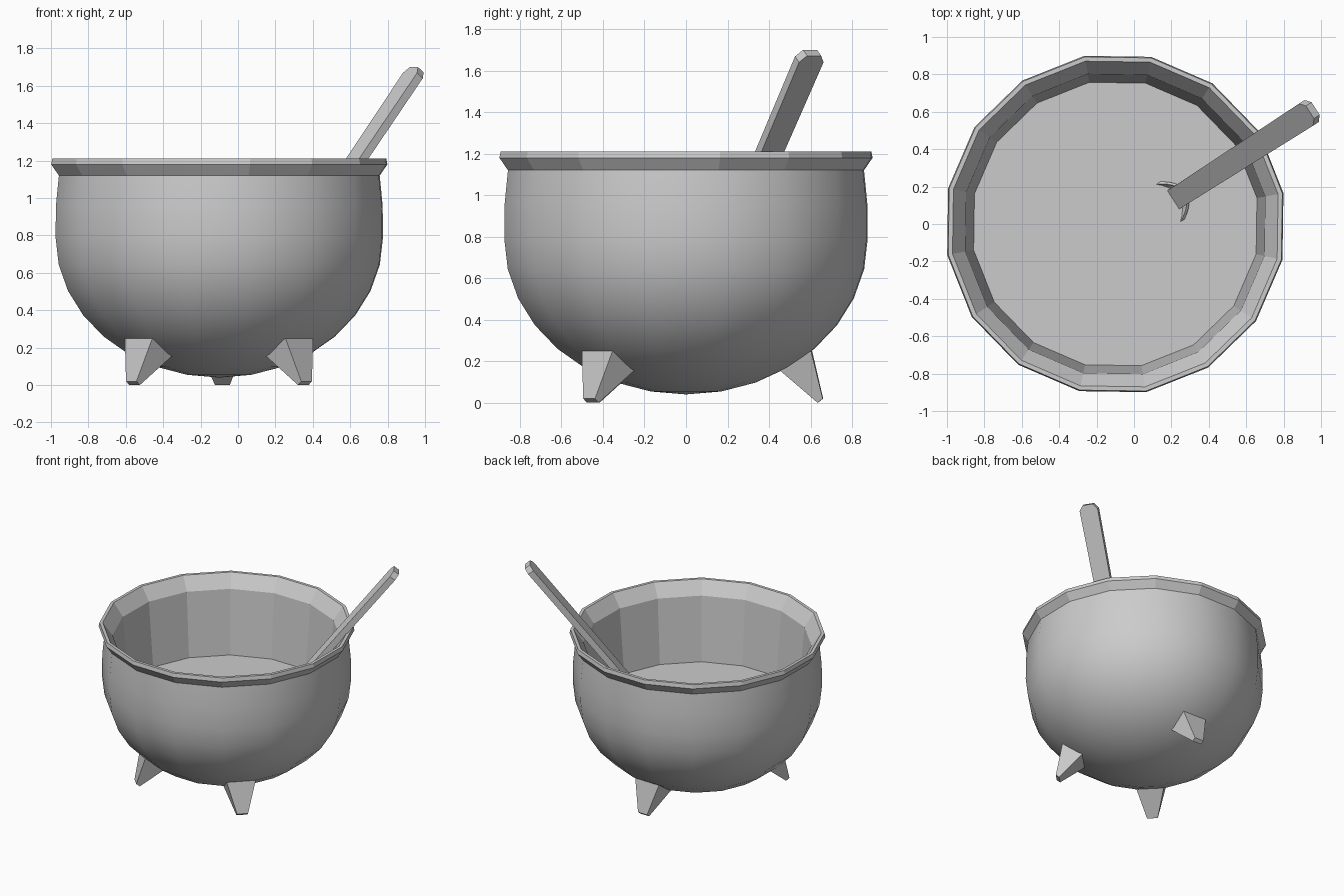
import bpy, bmesh, math
from mathutils import Vector

if "Cube" in bpy.data.objects:
    bpy.data.objects.remove(bpy.data.objects["Cube"])

CX = -0.1                     # pot axis
SIDES = 16
TURN = math.radians(10.4)     # rotation of the polygon corners


def finish(name, bm, smooth=False):
    bmesh.ops.recalc_face_normals(bm, faces=bm.faces)
    mesh = bpy.data.meshes.new(name)
    bm.to_mesh(mesh)
    bm.free()
    for p in mesh.polygons:
        p.use_smooth = smooth
    ob = bpy.data.objects.new(name, mesh)
    bpy.context.collection.objects.link(ob)
    return ob


def lathe(name, profile, smooth=False):
    bm = bmesh.new()
    rings = []
    for r, z in profile:
        if r < 1e-4:
            rings.append([bm.verts.new((CX, 0, z))] * SIDES)
        else:
            rings.append([bm.verts.new((CX + r * math.cos(TURN + math.tau * i / SIDES),
                                        r * math.sin(TURN + math.tau * i / SIDES), z))
                          for i in range(SIDES)])
    for a, b in zip(rings, rings[1:]):
        for i in range(SIDES):
            j = (i + 1) % SIDES
            bm.faces.new(list(dict.fromkeys((a[i], a[j], b[j], b[i]))))
    return finish(name, bm, smooth)


def loft(name, a, b):
    """Solid between two matching polygons."""
    bm = bmesh.new()
    va = [bm.verts.new(p) for p in a]
    vb = [bm.verts.new(p) for p in b]
    bm.faces.new(va)
    bm.faces.new(vb)
    for i in range(len(a)):
        j = (i + 1) % len(a)
        bm.faces.new((va[i], va[j], vb[j], vb[i]))
    return finish(name, bm)


# Round smooth pot body
body = [(0.89 * math.sin(k * math.pi / 16), 0.79 - 0.75 * math.cos(k * math.pi / 16))
        for k in range(9)]
lathe("pot_body", body + [(0.888, 0.96), (0.872, 1.12)], smooth=True)

# Flared rim and faceted inner wall
lathe("pot_rim", [(0.872, 1.12), (0.914, 1.18), (0.908, 1.21), (0.885, 1.21), (0.815, 1.11)])
lathe("pot_inner_wall", [(0.815, 1.11), (0.77, 0.61)])

# Contents
bm = bmesh.new()
bm.faces.new([bm.verts.new((CX + 0.77 * math.cos(TURN + math.tau * i / SIDES),
                            0.77 * math.sin(TURN + math.tau * i / SIDES), 0.61))
              for i in range(SIDES)])
finish("liquid_surface", bm)


# Three tapered feet, their tops sunk into the body
def foot(name, angle):
    a = math.radians(angle)
    out = Vector((math.cos(a), math.sin(a), 0))
    side = Vector((-out.y, out.x, 0))

    def quad(r0, z0, r1, z1, w):
        base = Vector((CX, 0, 0))
        return [base + out * r + side * s * w + Vector((0, 0, z))
                for r, z, s in ((r0, z0, -1), (r0, z0, 1), (r1, z1, 1), (r1, z1, -1))]
    loft(name, quad(0.605, 0.25, 0.45, 0.16, 0.105), quad(0.66, 0.02, 0.635, 0.0, 0.04))


foot("back_foot", 88.5)
foot("front_left_foot", 224.5)
foot("front_right_foot", 315)

# Ladle axes: u along the handle, w across it, n up from its face
O = Vector((0.235, 0.145, 0.61))
u = Vector((0.67, 0.43, 1)).normalized()
w = Vector((-0.54, 0.84, 0)).normalized()
n = w.cross(u)
if n.z < 0:
    n = -n


def at(a, b, c):
    return O + w * a + u * b + n * c


# Handle with clipped end corners
outline = [(-0.058, -0.1), (0.058, -0.1), (0.07, 1.335), (0.04, 1.375),
           (-0.04, 1.375), (-0.07, 1.335)]
loft("ladle_handle", [at(a, b, -0.023) for a, b in outline],
     [at(a, b, 0.023) for a, b in outline])

# Curved ladle bowl, mostly below the liquid
bm = bmesh.new()
bmesh.ops.create_grid(bm, x_segments=10, y_segments=10, size=1)
for v in bm.verts:
    x, y = v.co.x, v.co.y
    a = 0.165 * x * math.sqrt(1 - y * y / 2)
    b = -0.2 + 0.26 * y * math.sqrt(1 - x * x / 2)
    v.co = at(a, b, -0.02 + 0.07 * (a / 0.145) ** 2)
bowl = finish("ladle_bowl", bm)
m = bowl.modifiers.new("thickness", 'SOLIDIFY')
m.thickness = 0.015
